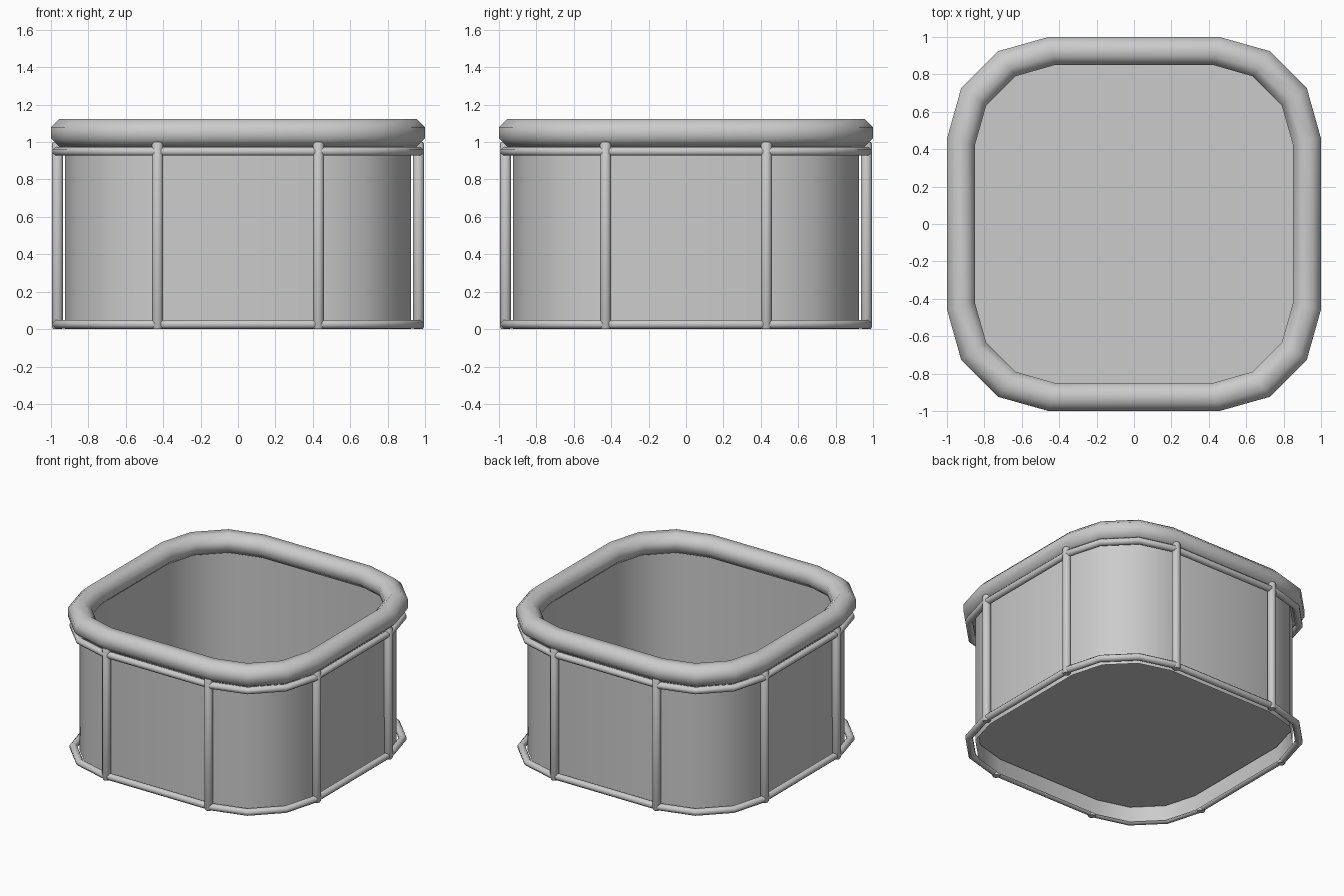
import bpy, bmesh, math

if "Cube" in bpy.data.objects:
    bpy.data.objects.remove(bpy.data.objects["Cube"])


def outline(d):
    """Rounded-square loop of 16 points, offset outward by d from the wall line."""
    a = (0.44 + 0.27 * d, 0.925 + d)
    b = (0.68 + 0.61 * d, 0.857 + 0.91 * d)
    quarter = [a[::-1], b[::-1], b, a]
    pts = []
    for k in range(4):
        c, s = round(math.cos(k * math.pi / 2)), round(math.sin(k * math.pi / 2))
        pts += [(x * c - y * s, x * s + y * c) for x, y in quarter]
    return pts


def finish(bm, name, angle):
    mesh = bpy.data.meshes.new(name)
    bm.to_mesh(mesh)
    bm.free()
    ob = bpy.data.objects.new(name, mesh)
    bpy.context.collection.objects.link(ob)
    bpy.ops.object.select_all(action='DESELECT')
    ob.select_set(True)
    bpy.context.view_layer.objects.active = ob
    bpy.ops.object.shade_smooth_by_angle(angle=math.radians(angle))
    return ob


def sweep(name, profile, closed=True, angle=50):
    """Carry an (offset, height) profile around the rounded-square outline."""
    bm = bmesh.new()
    rows = [[bm.verts.new((x, y, z)) for x, y in outline(d)] for d, z in profile]
    count = len(rows)
    for i in range(count if closed else count - 1):
        r, q = rows[i], rows[(i + 1) % count]
        for j in range(16):
            k = (j + 1) % 16
            bm.faces.new((r[j], r[k], q[k], q[j]))
    bmesh.ops.recalc_face_normals(bm, faces=bm.faces)
    return finish(bm, name, angle)


def circle(d, z, flat_radius, sides=8):
    r = flat_radius / math.cos(math.pi / sides)
    return [(d + r * math.cos((i + 0.5) * 2 * math.pi / sides),
             z + r * math.sin((i + 0.5) * 2 * math.pi / sides)) for i in range(sides)]


# Padded top rim and the two frame rails
sweep("top_rim", circle(0, 1.049, 0.074))
sweep("upper_rail", circle(0.04, 0.95, 0.023))
sweep("lower_rail", circle(0.04, 0.026, 0.023))

# Thin side wall
sweep("side_wall", [(0, 0.0), (0, 1.05)], closed=False)

# Raised floor
bm = bmesh.new()
bm.faces.new([bm.verts.new((x, y, 0.11)) for x, y in outline(-0.01)])
finish(bm, "floor", 30)

# Upright posts, two on each side, with slightly tapered ends
post_rings = [(0.024, 0.0), (0.03, 0.012), (0.03, 0.988), (0.024, 1.0)]
number = 1
for side in range(4):
    for along in (-0.43, 0.43):
        t = side * math.pi / 2
        cx = 0.965 * math.cos(t) - along * math.sin(t)
        cy = 0.965 * math.sin(t) + along * math.cos(t)
        bm = bmesh.new()
        rings = [[bm.verts.new((cx + r * math.cos(i * math.pi / 6),
                                cy + r * math.sin(i * math.pi / 6), z))
                  for i in range(12)] for r, z in post_rings]
        for lo, hi in zip(rings, rings[1:]):
            for i in range(12):
                k = (i + 1) % 12
                bm.faces.new((lo[i], lo[k], hi[k], hi[i]))
        bm.faces.new(rings[0][::-1])
        bm.faces.new(rings[-1])
        finish(bm, "post_%d" % number, 40)
        number += 1
